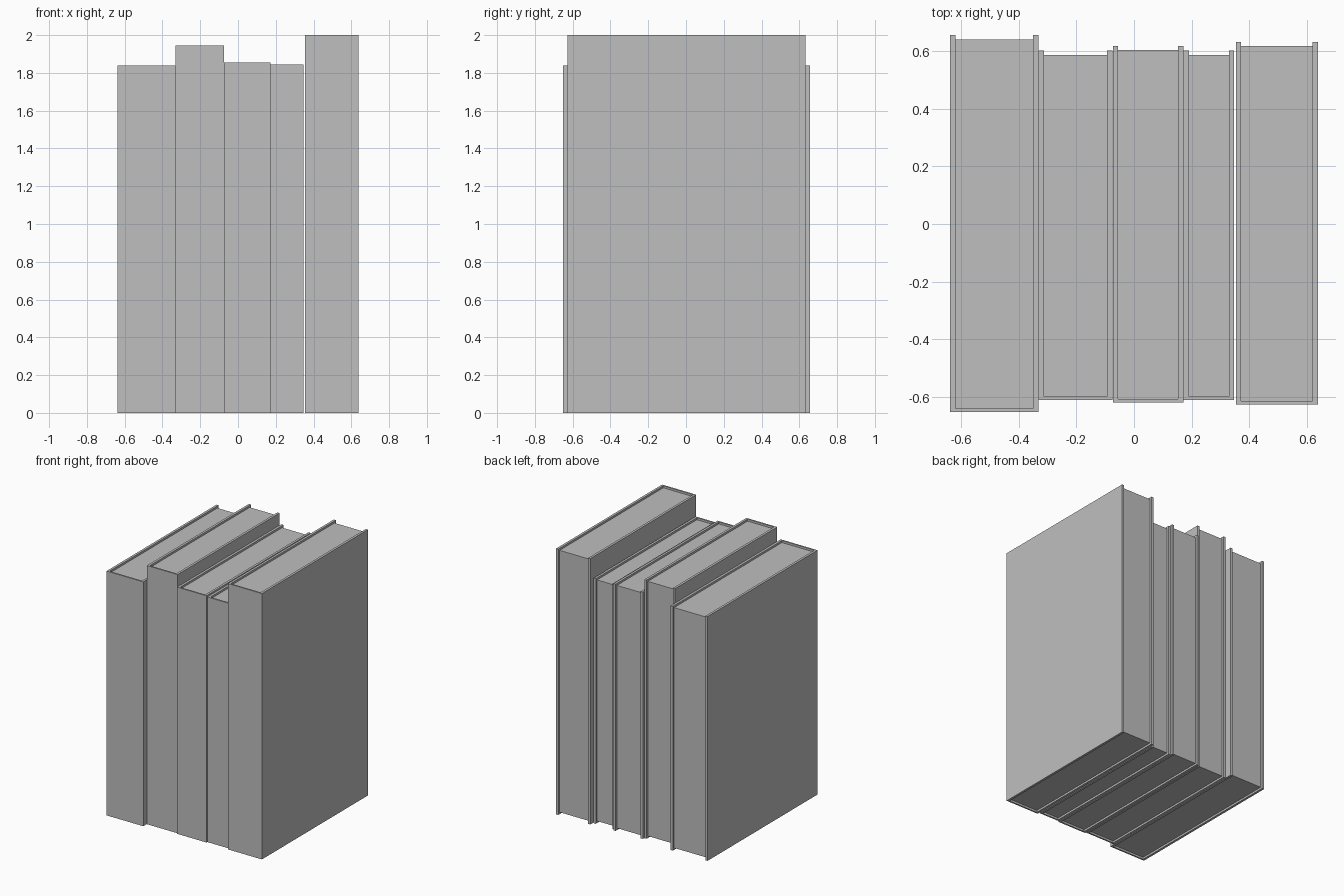
import bpy
import bmesh

cube = bpy.data.objects.get("Cube")
if cube:
    bpy.data.objects.remove(cube, do_unlink=True)

grey = bpy.data.materials.new("plain_grey")
grey.use_nodes = True
colour = (0.52, 0.52, 0.52, 1)
grey.diffuse_color = colour
grey.node_tree.nodes["Principled BSDF"].inputs["Base Color"].default_value = colour

BOARD = 0.018     # thickness of the cover boards
SPINE = 0.012     # thickness of the spine
OVERHANG = 0.015  # how far the cover stands out past the pages


def extrude_outline(name, outline, bottom, top):
    """Upright prism from a plan outline."""
    bm = bmesh.new()
    base = bm.faces.new([bm.verts.new((x, y, bottom)) for x, y in outline])
    walls = bmesh.ops.extrude_face_region(bm, geom=[base])
    verts = [v for v in walls["geom"] if isinstance(v, bmesh.types.BMVert)]
    bmesh.ops.translate(bm, verts=verts, vec=(0, 0, top - bottom))
    bmesh.ops.recalc_face_normals(bm, faces=bm.faces)
    mesh = bpy.data.meshes.new(name)
    bm.to_mesh(mesh)
    bm.free()
    mesh.materials.append(grey)
    obj = bpy.data.objects.new(name, mesh)
    bpy.context.collection.objects.link(obj)
    return obj


def book(name, left, right, front, back, height):
    inner_l, inner_r, inner_f = left + BOARD, right - BOARD, front + SPINE
    # U-shaped cover: two boards joined by the spine
    extrude_outline(name + "_cover", [
        (left, front), (right, front), (right, back), (inner_r, back),
        (inner_r, inner_f), (inner_l, inner_f), (inner_l, back), (left, back),
    ], 0, height)
    # Page block, set in at the top, bottom and open edge
    edge = back - OVERHANG
    extrude_outline(name + "_pages", [
        (inner_l, inner_f), (inner_r, inner_f), (inner_r, edge), (inner_l, edge),
    ], OVERHANG, height - OVERHANG)


# Row of books: x range, y range, height
book("first_book", -0.638, -0.332, -0.652, 0.656, 1.838)
book("second_book", -0.331, -0.075, -0.611, 0.602, 1.946)
book("third_book", -0.073, 0.171, -0.62, 0.618, 1.856)
book("fourth_book", 0.172, 0.347, -0.611, 0.602, 1.844)
book("fifth_book", 0.354, 0.638, -0.627, 0.632, 2.0)
